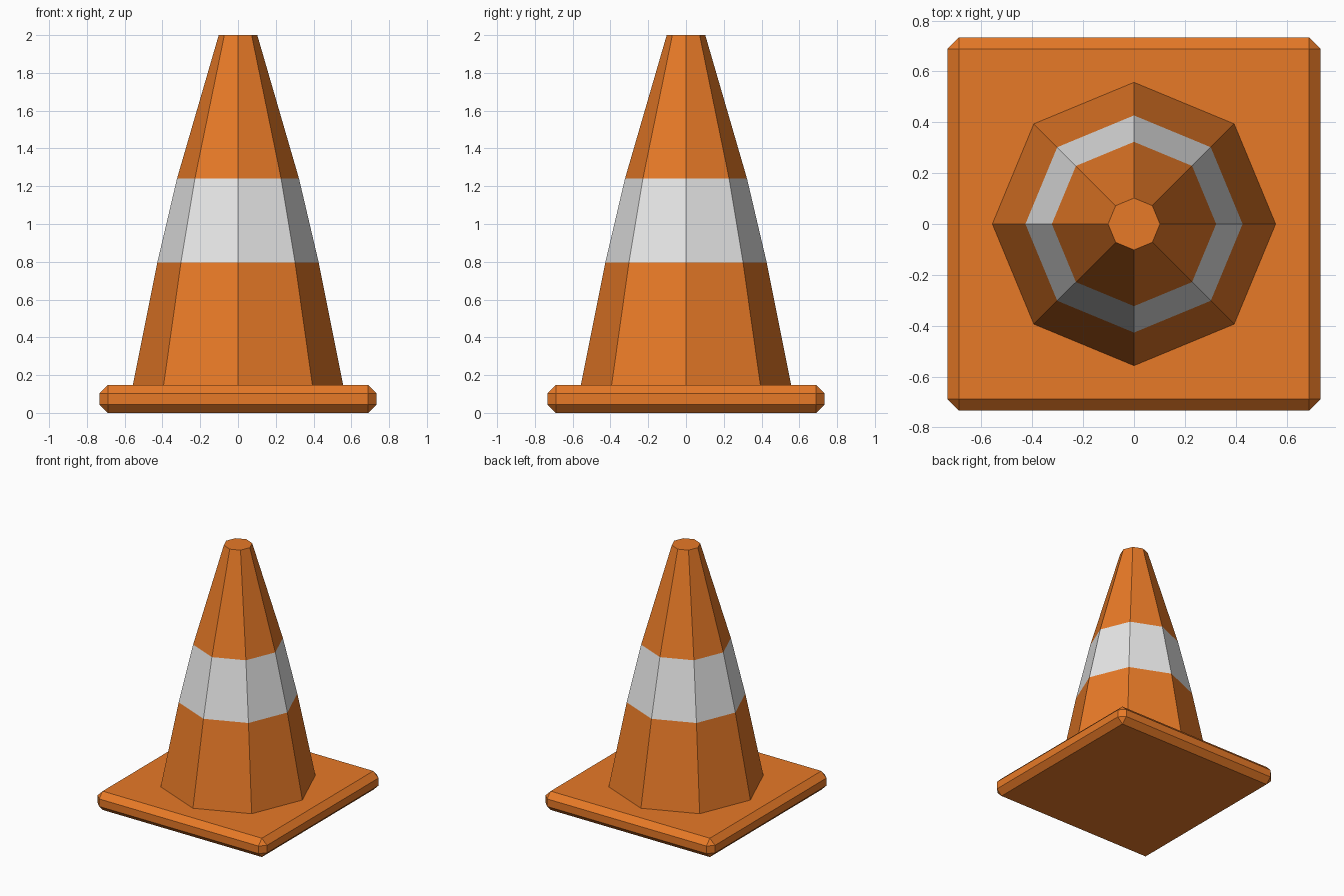
import bpy, bmesh, math

if "Cube" in bpy.data.objects:
    bpy.data.objects.remove(bpy.data.objects["Cube"])

def material(name, rgb):
    m = bpy.data.materials.new(name)
    m.diffuse_color = (*rgb, 1)
    m.use_nodes = True
    m.node_tree.nodes["Principled BSDF"].inputs["Base Color"].default_value = m.diffuse_color
    return m

orange = material("orange", (0.83, 0.2, 0.021))
white = material("white", (0.8, 0.8, 0.8))

def add_object(name, bm, mats):
    bmesh.ops.recalc_face_normals(bm, faces=bm.faces)
    mesh = bpy.data.meshes.new(name)
    bm.to_mesh(mesh)
    bm.free()
    for m in mats:
        mesh.materials.append(m)
    ob = bpy.data.objects.new(name, mesh)
    bpy.context.collection.objects.link(ob)
    return ob

# square base slab with chamfered edges
bm = bmesh.new()
bmesh.ops.create_cube(bm, size=1)
for v in bm.verts:
    v.co = (v.co.x * 1.466, v.co.y * 1.466, (v.co.z + 0.5) * 0.147)
bmesh.ops.bevel(bm, geom=bm.edges[:], offset=0.044, segments=1,
                affect='EDGES', profile=0.5)
add_object("base", bm, [orange])

# eight-sided cone from stacked rings (radius, height)
PROFILE = [(0.557, 0.147), (0.427, 0.797), (0.323, 1.24), (0.102, 2.0)]
SIDES = 8
bm = bmesh.new()
rings = [[bm.verts.new((r * math.cos(math.tau * i / SIDES),
                        r * math.sin(math.tau * i / SIDES), z))
          for i in range(SIDES)] for r, z in PROFILE]
for level, (low, high) in enumerate(zip(rings, rings[1:])):
    for i in range(SIDES):
        j = (i + 1) % SIDES
        f = bm.faces.new((low[i], low[j], high[j], high[i]))
        f.material_index = 1 if level == 1 else 0  # white middle stripe
bm.faces.new(rings[-1])
add_object("cone", bm, [orange, white])
